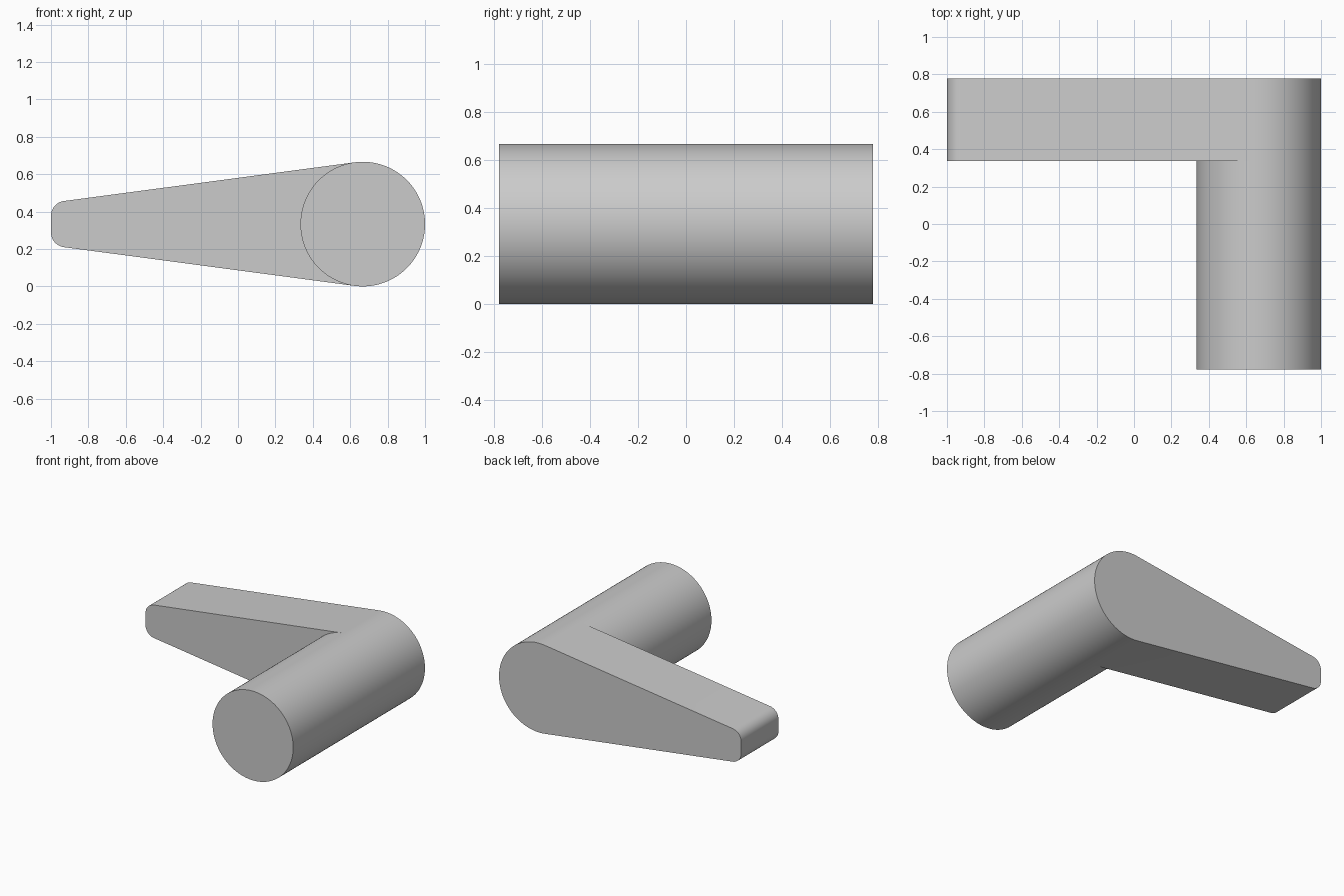
import bpy, bmesh
from math import sin, cos, pi, atan

cube = bpy.data.objects.get("Cube")
if cube:
    bpy.data.objects.remove(cube, do_unlink=True)

grey = bpy.data.materials.new("plain grey")
grey.use_nodes = True
colour = (0.6, 0.6, 0.6, 1)
grey.diffuse_color = colour
grey.node_tree.nodes["Principled BSDF"].inputs["Base Color"].default_value = colour

R, CX, CZ = 0.333, 0.667, 0.333        # round bar
FRONT, STEP, BACK = -0.777, 0.337, 0.777
TILT = atan(0.134)                     # taper of the arm
TIP_R, TIP_X, TIP_H = 0.08, -0.92, 0.044


def arc(cx, cz, r, start, end, steps):
    """Points on an arc in the xz plane, both ends included."""
    return [(cx + r * cos(start + (end - start) * i / steps),
             cz + r * sin(start + (end - start) * i / steps)) for i in range(steps + 1)]


top = pi / 2 + TILT                    # angle where the arm leaves the bar
outer = arc(CX, CZ, R, -top, top, 96)
inner = arc(CX, CZ, R, top, 2 * pi - top, 80)[1:-1]
tip = (arc(TIP_X, CZ + TIP_H, TIP_R, top, pi, 16)
       + arc(TIP_X, CZ - TIP_H, TIP_R, pi, 2 * pi - top, 16))

bm = bmesh.new()


def row(points, y):
    return [bm.verts.new((x, y, z)) for x, z in points]


def walls(a, b):
    """Closed band of quads between two matching loops."""
    for i in range(len(a)):
        bm.faces.new((a[i - 1], a[i], b[i], b[i - 1]))


# Round bar up to the arm
bar_front = row(outer + inner, FRONT)
outer_mid, inner_mid = row(outer, STEP), row(inner, STEP)
bm.faces.new(bar_front)
walls(bar_front, outer_mid + inner_mid)

# Tapered arm, flush with the back of the bar
tip_mid = row(tip, STEP)
arm_back = row(outer + tip, BACK)
walls(outer_mid + tip_mid, arm_back)
bm.faces.new([outer_mid[-1]] + tip_mid + [outer_mid[0]] + inner_mid[::-1])
bm.faces.new(arm_back)

bmesh.ops.recalc_face_normals(bm, faces=bm.faces)
mesh = bpy.data.meshes.new("lever_handle")
bm.to_mesh(mesh)
bm.free()
mesh.materials.append(grey)
handle = bpy.data.objects.new("lever_handle", mesh)
bpy.context.collection.objects.link(handle)

# Smooth curves with crisp ends
bpy.ops.object.select_all(action="DESELECT")
handle.select_set(True)
bpy.context.view_layer.objects.active = handle
bpy.ops.object.shade_smooth_by_angle(angle=pi / 6)
